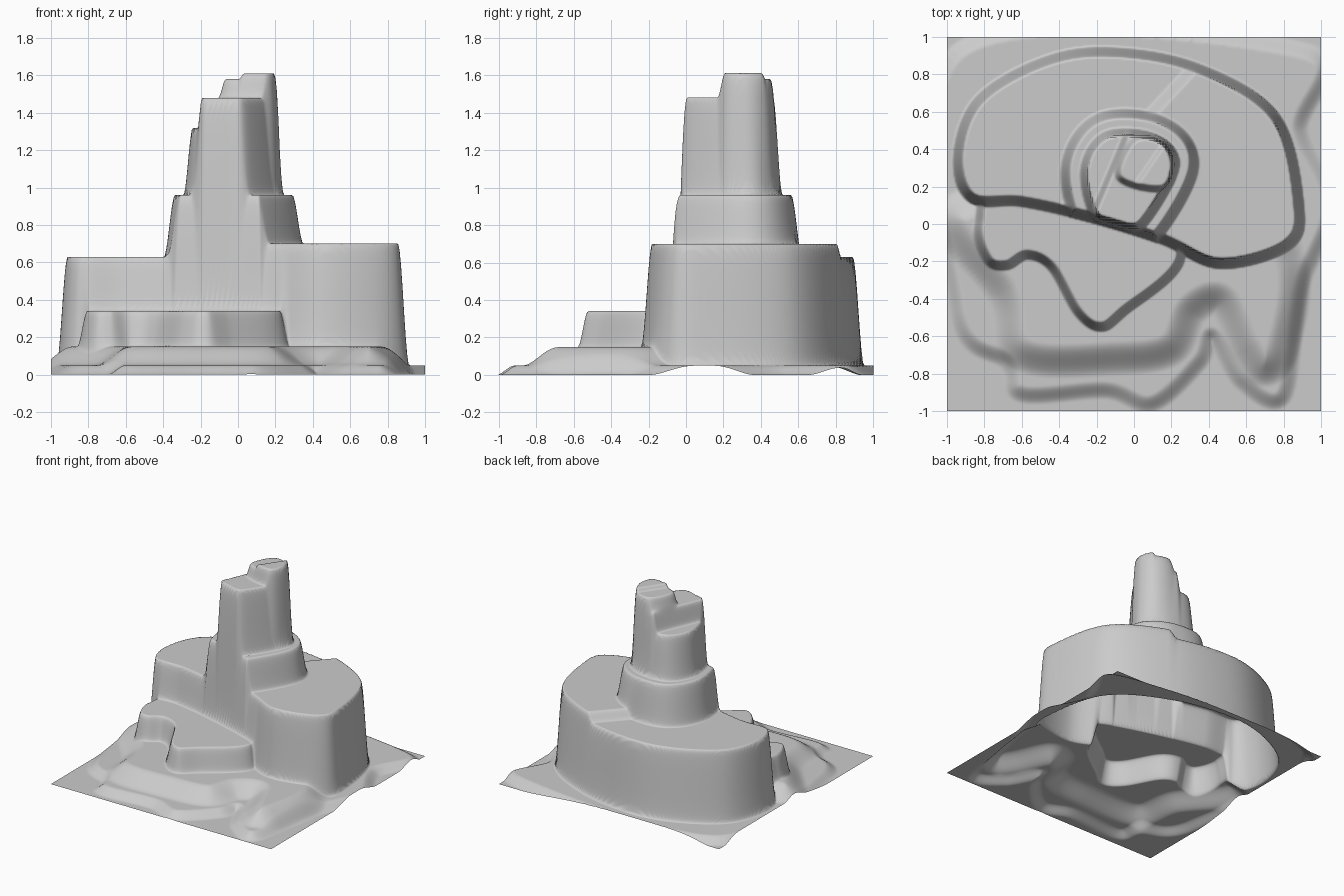
import bpy
from mathutils import Vector
from mathutils.kdtree import KDTree

if "Cube" in bpy.data.objects:
    bpy.data.objects.remove(bpy.data.objects["Cube"])

N = 250       # grid cells per side
SUB = 24      # curve samples per outline point


def step(s, width):
    t = min(1.0, max(0.0, s / width + 0.5))
    return t * t * (3 - 2 * t)


class Outline:
    """Smooth closed curve through a few points, giving inward signed distance."""

    def __init__(self, *xy):
        p = [Vector(q) for q in zip(xy[::2], xy[1::2])]
        if sum(p[i - 1].cross(p[i]) for i in range(len(p))) < 0:
            p.reverse()
        self.c = []
        for i, b in enumerate(p):
            a, d, e = p[i - 1], p[(i + 1) % len(p)], p[(i + 2) % len(p)]
            for t in (k / SUB for k in range(SUB)):
                self.c.append((2 * b + (d - a) * t + (2 * a - 5 * b + 4 * d - e) * t ** 2
                               + (3 * b - a - 3 * d + e) * t ** 3) / 2)
        self.nrm, self.tree = [], KDTree(len(self.c))
        for i, q in enumerate(self.c):
            d = (self.c[(i + 1) % len(self.c)] - self.c[i - 1]).normalized()
            self.nrm.append(Vector((-d.y, d.x)))
            self.tree.insert(q.to_3d(), i)
        self.tree.balance()

    def inside(self, x, y):
        _, i, dist = self.tree.find((x, y, 0))
        s = (Vector((x, y)) - self.c[i]).dot(self.nrm[i])
        return s if dist < 0.05 else (dist if s > 0 else -dist)


def split(x, y, x0, y0, x1, y1, low, high, width):
    """Height that steps from low to high on the right of a line."""
    n = Vector((y1 - y0, x0 - x1)).normalized()
    return low + (high - low) * step((x - x0) * n.x + (y - y0) * n.y, width)


# Terrace outlines, lowest first
shore = Outline(-.95, -.45, -.68, -.74, -.6, -.91, -.15, -.89, .1, -.96, .35, -.74, .42, -.6,
                .57, -.84, .8, -.92, .89, -.35, 1.05, .1, .89, .5, .89, .93, -.93, .93)
hills = Outline(-.92, .1, -.7, -.38, -.6, -.7, -.1, -.72, .2, -.67, .31, -.46, .47, -.41,
                .6, -.67, .7, -.78, .8, -.65, .84, -.2, .5, .2)
terrace = Outline(-.83, 0, -.78, -.19, -.68, -.22, -.57, -.165, -.44, -.23, -.3, -.47,
                  -.18, -.55, -.06, -.47, .25, -.17, 0, .2, -.7, .25)
plateau = Outline(-.87, .14, -.94, .37, -.83, .66, -.5, .86, -.15, .92, .32, .84, .75, .58,
                  .88, .11, .82, -.11, .46, -.21, .15, -.08, -.24, .04, -.6, .12)
shaft = Outline(-.265, .3, -.15, .475, .1, .465, .22, .32, .06, .02, -.05, -.015, -.21, .05)
crown = Outline(-.08, .25, 0, .45, .15, .44, .21, .31, .15, .19)


def height(x, y):
    core = plateau.inside(x, y)
    tower = shaft.inside(x, y)
    layers = (
        (shore.inside(x, y), .05, .10),
        (hills.inside(x, y), .15, .19),
        (terrace.inside(x, y), .34, .055),
        (core, split(x, y, .1, .6, .33, .85, .63, .70, .07), .06),
        (min(core, tower + .1), .96, .06),           # tower base follows the cliff
        (min(core, tower), split(x, y, -.2, .1, -.04, .48, 1.32, 1.48, .04), .05),
        (crown.inside(x, y), split(x, y, .03, .24, .14, .40, 1.58, 1.61, .025), .04),
    )
    h = 0.0
    for s, top, width in layers:
        h += (top - h) * step(s, width)
    return h


# Landscape sheet, open underneath
M = N + 1
verts = [(x, y, height(x, y)) for y in (2 * j / N - 1 for j in range(M))
         for x in (2 * i / N - 1 for i in range(M))]
faces = [(a, a + 1, a + M + 1, a + M) for j in range(N) for a in range(j * M, j * M + N)]
mesh = bpy.data.meshes.new("terraced_landscape")
mesh.from_pydata(verts, [], faces)
mesh.polygons.foreach_set("use_smooth", [True] * len(faces))
mesh.update()
obj = bpy.data.objects.new("terraced_landscape", mesh)
bpy.context.collection.objects.link(obj)
